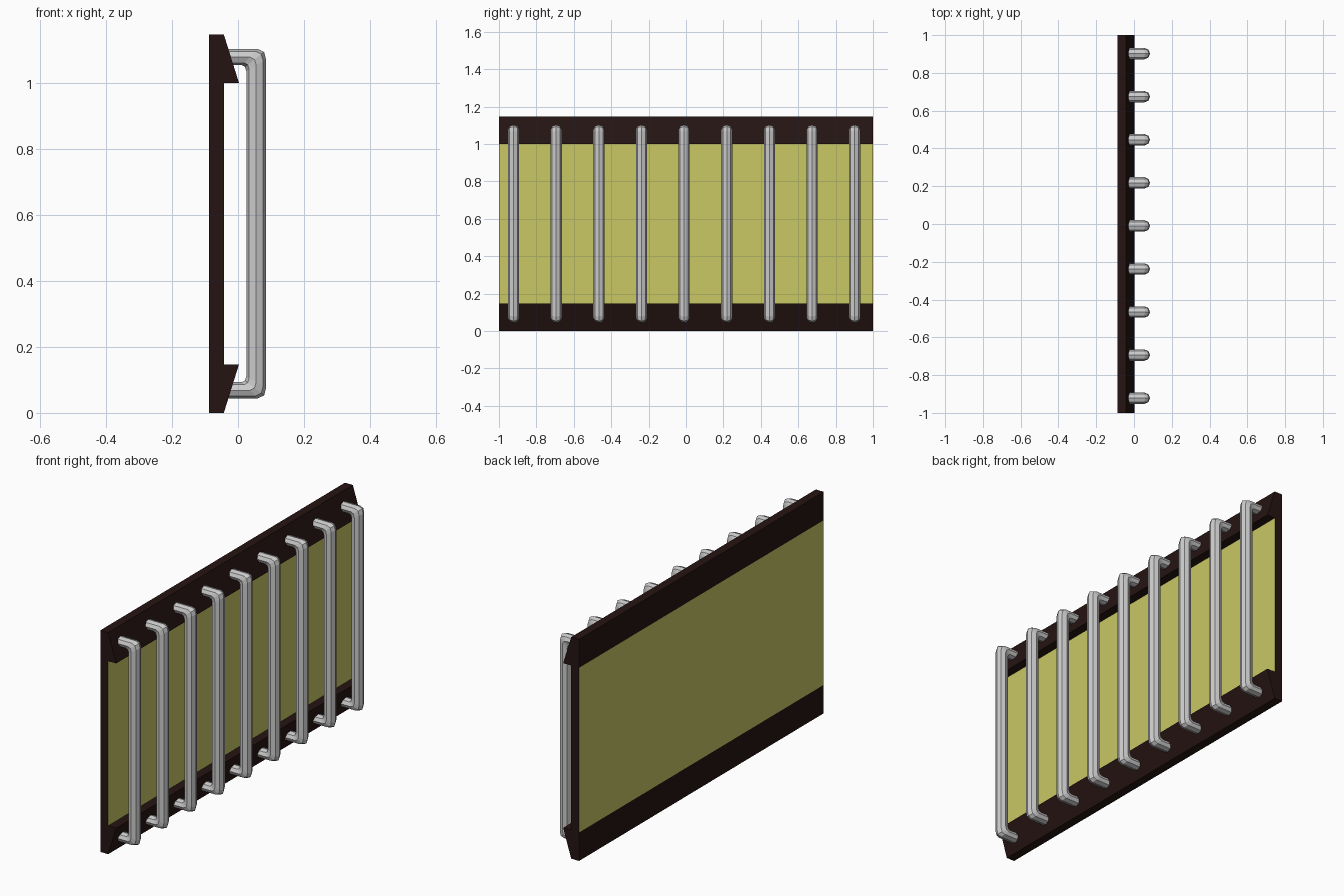
import bpy, bmesh, math
from mathutils import Vector

if "Cube" in bpy.data.objects:
    bpy.data.objects.remove(bpy.data.objects["Cube"])

TOP = 1.146          # overall height
MID = TOP / 2
BACK, FACE, LIP = -0.088, -0.043, 0.003
LOW, HIGH = 0.147, 0.999


def material(name, color):
    m = bpy.data.materials.new(name)
    m.diffuse_color = (*color, 1)
    m.use_nodes = True
    m.node_tree.nodes["Principled BSDF"].inputs["Base Color"].default_value = m.diffuse_color
    return m


def finish(name, bm, mats=()):
    bmesh.ops.recalc_face_normals(bm, faces=bm.faces)
    me = bpy.data.meshes.new(name)
    bm.to_mesh(me)
    bm.free()
    for m in mats:
        me.materials.append(m)
    ob = bpy.data.objects.new(name, me)
    bpy.context.collection.objects.link(ob)
    return ob


dark = material("dark_frame", (0.018, 0.007, 0.006))
yellow = material("yellow_panel", (0.58, 0.58, 0.13))

# Panel with wedge rails: side profile (x, z) extruded along y
profile = [(BACK, 0), (FACE, 0), (LIP, LOW), (FACE, LOW), (FACE, HIGH),
           (LIP, HIGH), (FACE, TOP), (BACK, TOP), (BACK, HIGH), (BACK, LOW)]
yellow_edges = {3, 8}    # front and back faces between the rails
bm = bmesh.new()
near = [bm.verts.new((x, -1, z)) for x, z in profile]
far = [bm.verts.new((x, 1, z)) for x, z in profile]
n = len(profile)
for i in range(n):
    j = (i + 1) % n
    f = bm.faces.new((near[i], near[j], far[j], far[i]))
    f.material_index = 1 if i in yellow_edges else 0
bm.faces.new(near)
bm.faces.new(far)
finish("panel_with_rails", bm, (dark, yellow))

# Bars: octagonal tube, each ring given by inner and outer (x, z) points
half = [((-0.030, 1.053), (-0.030, 1.102)),
        ((0.012, 1.053), (0.060, 1.102)),
        ((0.021, 1.048), (0.079, 1.093)),
        ((0.025, 1.036), (0.085, 1.070))]
rings = half + [tuple((x, TOP - z) for x, z in r) for r in reversed(half)]
SIDES, RADIUS = 8, 0.03


def add_bar(name, y):
    bm = bmesh.new()
    loops = []
    for inner, outer in rings:
        a = Vector((inner[0], y, inner[1]))
        b = Vector((outer[0], y, outer[1]))
        mid, arm = (a + b) / 2, (b - a) / 2
        loop = []
        for k in range(SIDES):
            t = 2 * math.pi * k / SIDES
            side = Vector((0, RADIUS * math.sin(t), 0))
            loop.append(bm.verts.new(mid + arm * math.cos(t) + side))
        loops.append(loop)
    for p, q in zip(loops, loops[1:]):
        for k in range(SIDES):
            m = (k + 1) % SIDES
            bm.faces.new((p[k], p[m], q[m], q[k]))
    bm.faces.new(loops[0])
    bm.faces.new(loops[-1])
    finish(name, bm)


for i in range(9):
    add_bar(f"bar_{i + 1}", -0.922 + 0.228 * i)
